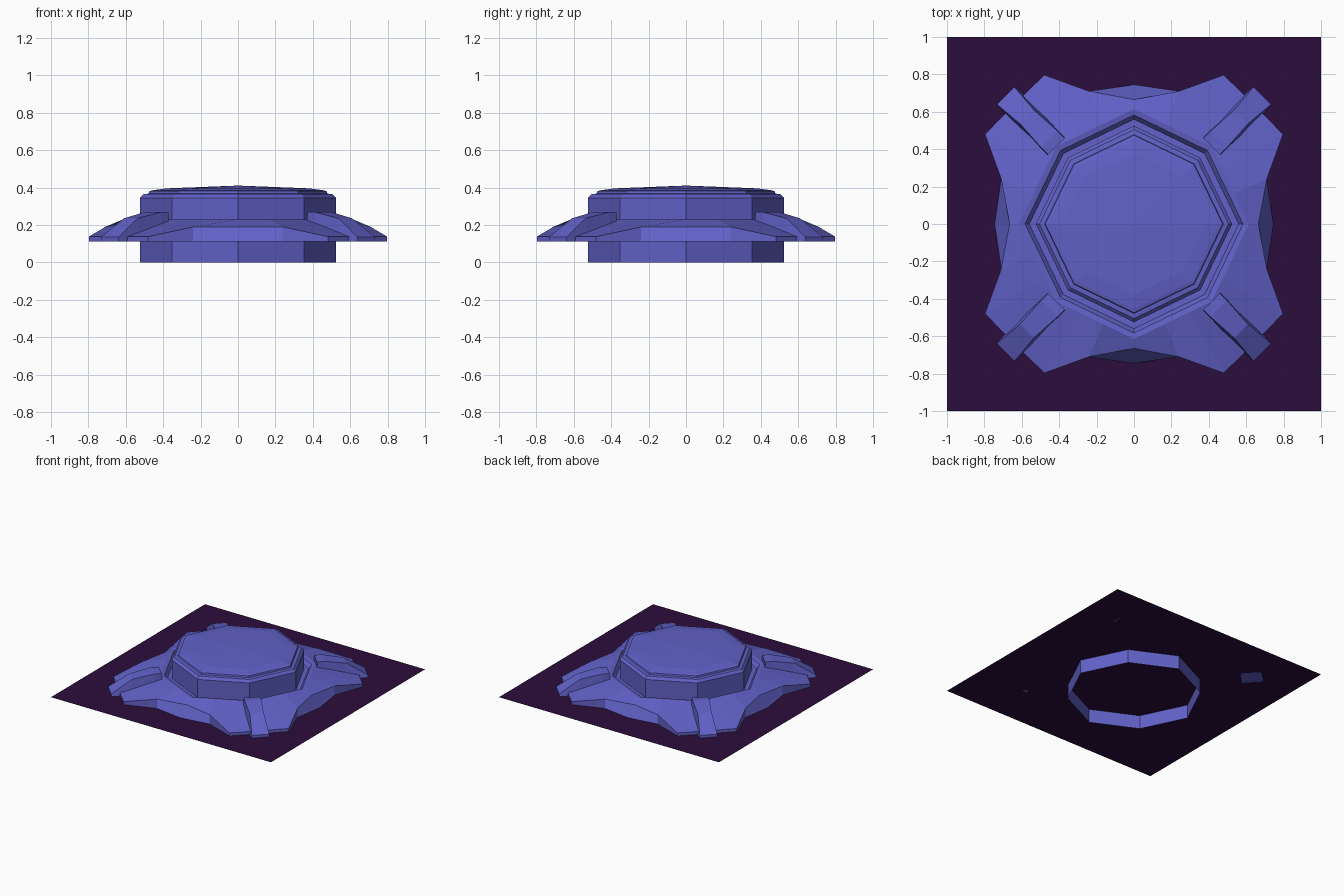
import bpy, bmesh, math
from mathutils import Vector, Matrix

if "Cube" in bpy.data.objects:
    bpy.data.objects.remove(bpy.data.objects["Cube"])

GROUND = 0.113


def material(name, color):
    m = bpy.data.materials.new(name)
    m.diffuse_color = (*color, 1)
    m.use_nodes = True
    m.node_tree.nodes["Principled BSDF"].inputs["Base Color"].default_value = m.diffuse_color
    return m


BLUE = material("blue_metal", (0.12, 0.12, 0.58))
PURPLE = material("dark_purple", (0.024, 0.004, 0.045))


def make(name, bm, mat, recalc=True):
    if recalc:
        bmesh.ops.recalc_face_normals(bm, faces=bm.faces)
    me = bpy.data.meshes.new(name)
    bm.to_mesh(me)
    bm.free()
    me.materials.append(mat)
    ob = bpy.data.objects.new(name, me)
    bpy.context.collection.objects.link(ob)
    return ob


def octagon(r):
    # octagon with a vertex on each axis, slightly pulled-in diagonals
    k = 0.674 * r
    return [Vector(p) for p in ((r, 0), (k, k), (0, r), (-k, k),
                                (-r, 0), (-k, -k), (0, -r), (k, -k))]


def bridge(bm, a, b):
    n = len(a)
    for i in range(n):
        j = (i + 1) % n
        bm.faces.new((a[i], a[j], b[j], b[i]))


# ground tile
bm = bmesh.new()
bmesh.ops.create_grid(bm, x_segments=1, y_segments=1, size=1,
                      matrix=Matrix.Translation((0, 0, GROUND)))
make("ground_tile", bm, PURPLE, recalc=False)

# octagonal hatch: open tube below, stepped rim and shallow dome on top
profile = [(0.525, 0), (0.525, 0.345), (0.505, 0.365), (0.478, 0.368),
           (0.474, 0.381), (0.455, 0.386), (0.38, 0.396)]
bm = bmesh.new()
rings = [[bm.verts.new((p.x, p.y, z)) for p in octagon(r)] for r, z in profile]
for a, b in zip(rings, rings[1:]):
    bridge(bm, a, b)
top = bm.verts.new((0, 0, 0.411))
for i in range(8):
    bm.faces.new((rings[-1][i], rings[-1][(i + 1) % 8], top))
make("hatch", bm, BLUE, recalc=False)

# armoured skirt: one half-quadrant of points, repeated around
STEPS = (0, 0.4, 0.7)                      # positions along each octagon edge


def oct_ring(bm, r, z):
    pts = octagon(r)
    out = []
    for i in range(8):
        a, b = pts[i], pts[(i + 1) % 8]
        for t in (STEPS if i % 2 == 0 else (0, 0.3, 0.6)):
            p = a.lerp(b, t)
            out.append(bm.verts.new((p.x, p.y, z)))
    return out


def outline(bm, a, b, c, d):
    # axis, flank, horn and diagonal points for a quadrant, rotated four times
    quad = [a, b, c, d, (c[1], c[0], c[2]), (b[1], b[0], b[2])]
    return [bm.verts.new(Matrix.Rotation(math.pi / 2 * q, 3, 'Z') @ Vector(p))
            for q in range(4) for p in quad]


bm = bmesh.new()
rings = [oct_ring(bm, 0.525, 0.195), oct_ring(bm, 0.56, 0.195),
         oct_ring(bm, 0.583, 0.225), oct_ring(bm, 0.615, 0.23),
         outline(bm, (0.665, 0, 0.19), (0.71, 0.24, 0.19),
                 (0.797, 0.48, 0.138), (0.64, 0.64, 0.138)),
         outline(bm, (0.745, 0, GROUND), (0.71, 0.24, GROUND),
                 (0.797, 0.48, GROUND), (0.64, 0.64, GROUND))]
for a, b in zip(rings, rings[1:]):
    bridge(bm, b, a)
make("skirt", bm, BLUE, recalc=False)

# four diagonal clamps: (distance, half width top, top z, half width base, base z)
sections = [(0.587, 0.062, 0.268, 0.066, 0.19),
            (0.64, 0.062, 0.27, 0.068, 0.15),
            (0.81, 0.052, 0.236, 0.075, GROUND),
            (0.97, 0.066, 0.135, 0.068, GROUND)]
for q, side in enumerate(("back_right", "back_left", "front_left", "front_right")):
    bm = bmesh.new()
    loops = [[bm.verts.new((d, y, z)) for y, z in
              ((-wb, zb), (wb, zb), (wt, zt), (-wt, zt))]
             for d, wt, zt, wb, zb in sections]
    for a, b in zip(loops, loops[1:]):
        bridge(bm, a, b)
    bm.faces.new(loops[0])
    bm.faces.new(loops[-1])
    bm.transform(Matrix.Rotation(math.pi / 4 + q * math.pi / 2, 4, 'Z'))
    make("clamp_" + side, bm, BLUE)
